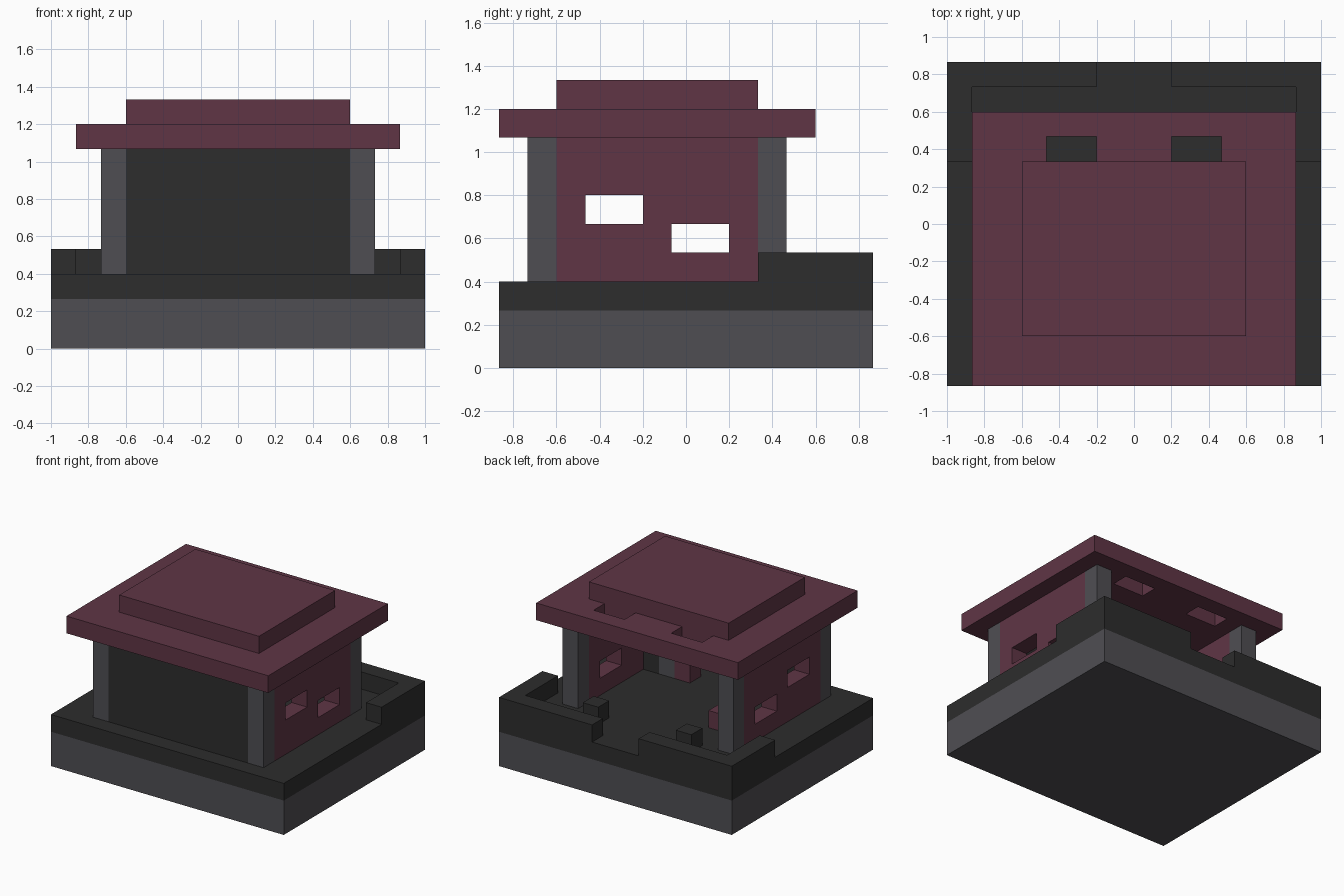
import bpy
import bmesh
from mathutils import Vector

default = bpy.data.objects.get("Cube")
if default:
    bpy.data.objects.remove(default, do_unlink=True)

U = 2 / 15  # block size; all parts sit on this grid


def make_material(name, rgb):
    mat = bpy.data.materials.new(name)
    mat.use_nodes = True
    color = (*rgb, 1)
    mat.diffuse_color = color
    mat.node_tree.nodes["Principled BSDF"].inputs["Base Color"].default_value = color
    return mat


stone = make_material("grey stone", (0.078, 0.076, 0.086))
slate = make_material("dark slate", (0.026, 0.026, 0.026))
plum = make_material("plum", (0.115, 0.036, 0.06))


def box(name, mat, x, y, z):
    """Box from (min, max) ranges given in block units."""
    lo, hi = (Vector(c) * U for c in zip(x, y, z))
    bm = bmesh.new()
    bmesh.ops.create_cube(bm, size=1)
    for v in bm.verts:
        v.co = Vector(h if c > 0 else l for c, l, h in zip(v.co, lo, hi))
    mesh = bpy.data.meshes.new(name)
    bm.to_mesh(mesh)
    bm.free()
    obj = bpy.data.objects.new(name, mesh)
    bpy.context.collection.objects.link(obj)
    if mat:
        mesh.materials.append(mat)
    return obj


def cut(obj, x, y, z):
    """Cut a box-shaped opening."""
    cutter = box(obj.name + "_cutter", None, x, y, z)
    cutter.hide_render = True
    cutter.hide_viewport = True
    cutter.display_type = "WIRE"
    mod = obj.modifiers.new("opening", "BOOLEAN")
    mod.operation = "DIFFERENCE"
    mod.solver = "EXACT"
    mod.object = cutter


def span(side, a, b):
    """Range mirrored to the given side."""
    return tuple(sorted((side * a, side * b)))


# Foundation and floor
box("foundation", stone, (-7.5, 7.5), (-6.5, 6.5), (0, 2))
box("floor", slate, (-7.5, 7.5), (-6.5, 6.5), (2, 3))

# Front wall
box("front_wall", slate, (-4.5, 4.5), (-5.5, -4.5), (3, 8))

# Roof slab and raised top
roof = box("roof", plum, (-6.5, 6.5), (-6.5, 4.5), (8, 9))
box("roof_top", plum, (-4.5, 4.5), (-4.5, 2.5), (9, 10))

for side, label in ((1, "left"), (-1, "right")):
    # Corner pillars
    for y, end in ((-5.5, "front"), (2.5, "back")):
        box(f"{end}_{label}_pillar", stone, span(side, 4.5, 5.5), (y, y + 1), (3, 8))

    # Side wall with two staggered windows
    wall = box(f"{label}_wall", plum, span(side, 4.5, 5.5), (-4.5, 2.5), (3, 8))
    cut(wall, span(side, 4, 6), (-3.5, -1.5), (5, 6))
    cut(wall, span(side, 4, 6), (-0.5, 1.5), (4, 5))

    # Low yard wall, open in the middle of the back
    box(f"{label}_yard_wall", slate, span(side, 6.5, 7.5), (2.5, 6.5), (3, 4))
    box(f"back_{label}_yard_wall", slate, span(side, 1.5, 6.5), (5.5, 6.5), (3, 4))

    # Block beside the entrance and roof opening
    box(f"{label}_entrance_block", slate, span(side, 2.5, 3.5), (3.5, 4.5), (3, 4))
    cut(roof, span(side, 1.5, 3.5), (2.5, 3.5), (7.5, 9.5))

# Interior furniture
for i, (part, mat) in enumerate((("cabinet_end", plum), ("cabinet_middle", stone),
                                 ("cabinet_corner", slate))):
    box(part, mat, (1.5 + i, 2.5 + i), (-3.5, -2.5), (3, 5))
box("stool", plum, (-3.5, -2.5), (0.5, 1.5), (3, 4))
